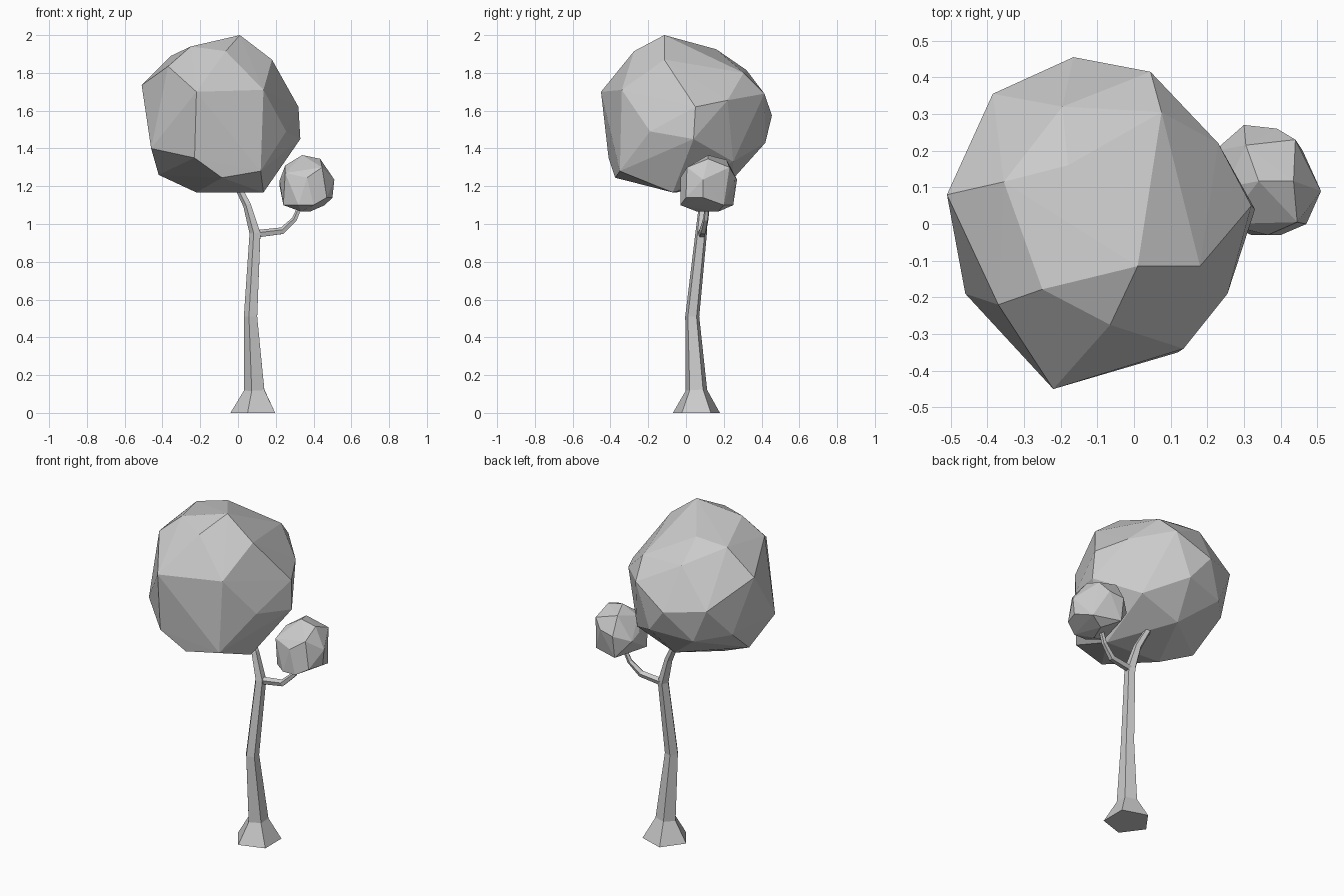
import bpy, bmesh, math
from mathutils import Vector


def finish(name, bm):
    bmesh.ops.recalc_face_normals(bm, faces=bm.faces[:])
    mesh = bpy.data.meshes.new(name)
    bm.to_mesh(mesh)
    bm.free()
    obj = bpy.data.objects.new(name, mesh)
    bpy.context.collection.objects.link(obj)
    return obj


def limb(name, path, sides=5):
    """Faceted tube through (x, y, z, radius) points."""
    bm = bmesh.new()
    pts = [Vector(p[:3]) for p in path]
    rings = []
    for i, p in enumerate(pts):
        t = (pts[min(i + 1, len(pts) - 1)] - pts[max(i - 1, 0)]).normalized()
        u = Vector((0, 1, 0)).cross(t).normalized()
        v = t.cross(u)
        ring = []
        for k in range(sides):
            a = math.pi + 2 * math.pi * k / sides
            ring.append(bm.verts.new(p + path[i][3] * (u * math.cos(a) + v * math.sin(a))))
        rings.append(ring)
    for a, b in zip(rings, rings[1:]):
        for k in range(sides):
            j = (k + 1) % sides
            bm.faces.new((a[k], a[j], b[j], b[k]))
    bm.faces.new(rings[0])
    bm.faces.new(rings[-1])
    return finish(name, bm)


def foliage(name, points):
    """Faceted clump wrapped around its corner points."""
    bm = bmesh.new()
    for p in points:
        bm.verts.new(p)
    res = bmesh.ops.convex_hull(bm, input=bm.verts[:])
    loose = [v for v in bm.verts if not v.link_faces]
    bmesh.ops.delete(bm, geom=loose, context='VERTS')
    return finish(name, bm)


# Trunk with flared foot, bending into the crown
limb("trunk", [
    (0.091, 0.055, 0.0, 0.131), (0.091, 0.055, 0.12, 0.06),
    (0.07, 0.033, 0.51, 0.039), (0.093, 0.08, 0.95, 0.032),
    (0.05, 0.09, 1.1, 0.023), (-0.02, 0.11, 1.24, 0.018)])

# Side branch
limb("branch", [
    (0.09, 0.083, 0.945, 0.022), (0.235, 0.09, 0.963, 0.02),
    (0.3, 0.105, 1.025, 0.015), (0.34, 0.115, 1.12, 0.012)])

# Large crown, listed from top to bottom
foliage("large_crown", [
    (0.01, -0.115, 2.0), (0.18, -0.115, 1.87), (-0.065, -0.275, 1.915),
    (-0.25, -0.178, 1.94), (-0.37, -0.22, 1.835), (-0.355, 0.115, 1.89),
    (-0.18, 0.16, 1.925), (-0.195, 0.32, 1.815), (0.075, 0.305, 1.8),
    (-0.51, 0.08, 1.735), (-0.22, -0.45, 1.70), (0.135, -0.34, 1.71),
    (0.32, 0.05, 1.62), (0.33, 0.04, 1.45), (0.255, -0.19, 1.49),
    (0.23, 0.22, 1.655), (0.045, 0.415, 1.69), (-0.165, 0.455, 1.575),
    (-0.385, 0.355, 1.6), (-0.46, -0.19, 1.40), (-0.23, -0.41, 1.35),
    (-0.085, -0.375, 1.245), (0.12, -0.35, 1.28), (0.135, -0.07, 1.167),
    (-0.22, -0.05, 1.167), (-0.42, 0.0, 1.26), (-0.1, 0.25, 1.24),
    (-0.05, 0.42, 1.43), (-0.3, 0.36, 1.40), (0.15, 0.25, 1.33),
    (-0.45, 0.2, 1.42)])

# Small crown on the side branch
foliage("small_crown", [
    (0.34, 0.117, 1.365), (0.435, 0.117, 1.345), (0.305, 0.215, 1.34),
    (0.44, 0.23, 1.3), (0.445, 0.005, 1.3), (0.25, 0.1, 1.31),
    (0.25, 0.0, 1.27), (0.365, -0.03, 1.245), (0.51, 0.09, 1.235),
    (0.3, 0.27, 1.235), (0.39, 0.26, 1.25), (0.22, 0.13, 1.23),
    (0.22, 0.2, 1.2), (0.5, 0.09, 1.14), (0.47, 0.0, 1.14),
    (0.24, 0.03, 1.1), (0.4, -0.03, 1.1), (0.32, -0.03, 1.1),
    (0.46, 0.2, 1.1), (0.3, 0.25, 1.1), (0.335, 0.06, 1.065),
    (0.38, 0.17, 1.065)])
